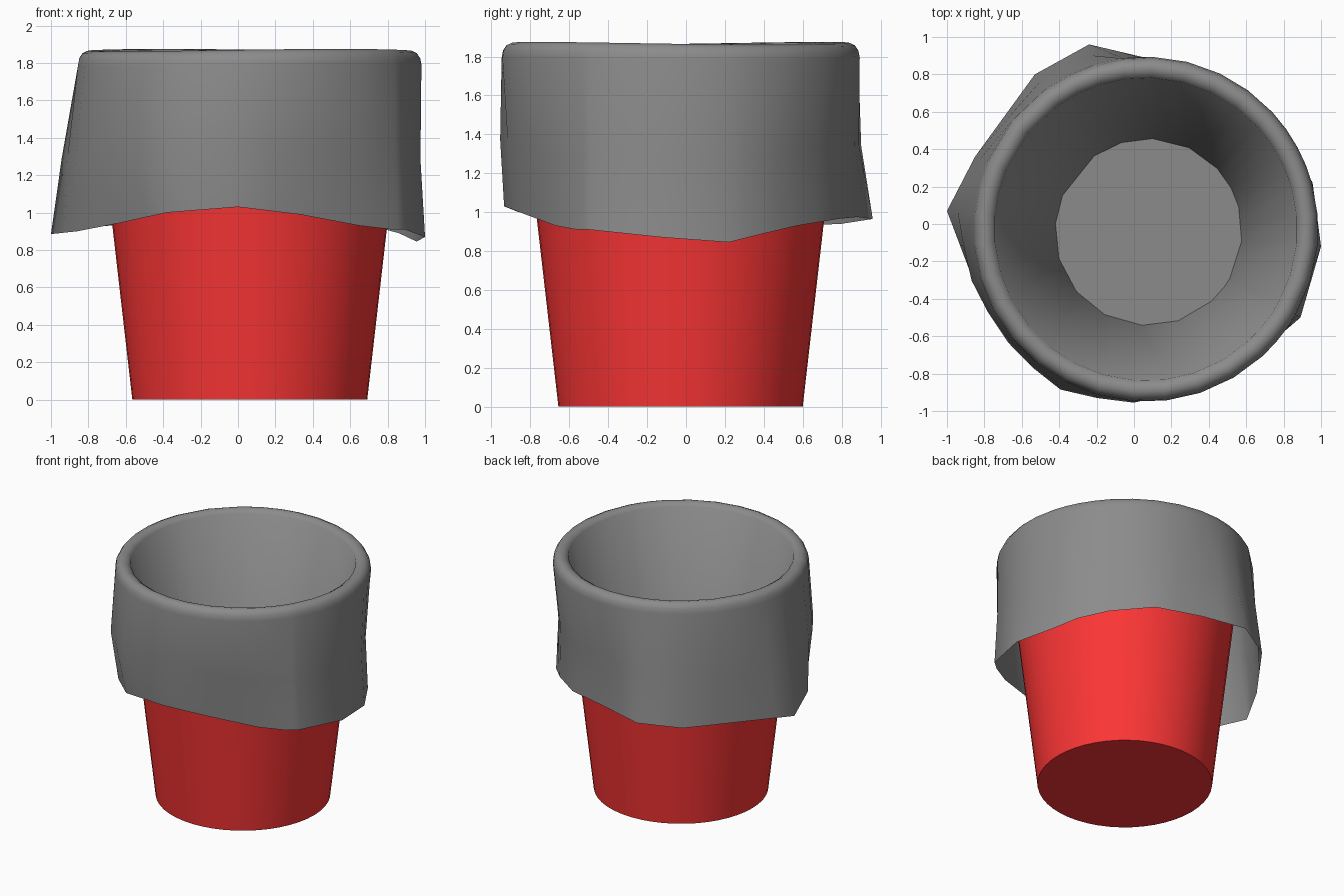
import bpy, bmesh, math
from mathutils import Vector

if "Cube" in bpy.data.objects:
    bpy.data.objects.remove(bpy.data.objects["Cube"])

CX, CY = 0.063, -0.028      # axis of the bin


def material(name, r, g, b):
    mat = bpy.data.materials.new(name)
    mat.diffuse_color = (r, g, b, 1)
    mat.use_nodes = True
    mat.node_tree.nodes["Principled BSDF"].inputs["Base Color"].default_value = mat.diffuse_color
    return mat


def finish(name, bm, angle, mat):
    me = bpy.data.meshes.new(name)
    bm.to_mesh(me)
    bm.free()
    ob = bpy.data.objects.new(name, me)
    bpy.context.collection.objects.link(ob)
    me.materials.append(mat)
    bpy.ops.object.select_all(action='DESELECT')
    ob.select_set(True)
    bpy.context.view_layer.objects.active = ob
    bpy.ops.object.shade_smooth_by_angle(angle=math.radians(angle))
    return ob


def loft(rings):
    """Skin a list of equal-sized point rings and cap the first one."""
    bm = bmesh.new()
    loops = [[bm.verts.new(p) for p in r] for r in rings]
    n = len(rings[0])
    for a, b in zip(loops, loops[1:]):
        for i in range(n):
            j = (i + 1) % n
            bm.faces.new((a[i], a[j], b[j], b[i]))
    bm.faces.new(loops[0][::-1])
    return bm


def circle(r, z, angles):
    return [Vector((CX + r * math.cos(a), CY + r * math.sin(a), z)) for a in angles]


def with_midpoints(pts):
    out = []
    for p, q in zip(pts, pts[1:] + pts[:1]):
        out += [p, (p + q) / 2]
    return out


# Tapered red bin
even = [math.tau * i / 48 for i in range(48)]
finish("bin_body", loft([circle(0.628, 0, even), circle(0.838, 1.83, even)]), 30,
       material("red", 0.97, 0.036, 0.036))

# Lower edge of the folded liner, counter-clockwise from the right side
hem = [(1.0, -.12, .87), (.955, .22, .845), (.86, .4, .89), (.71, .57, .93),
       (.45, .78, .965), (.1, .88, .975), (-.24, .96, .965), (-.53, .80, .94),
       (-.85, .36, .92), (-1.0, .07, .885), (-.86, -.3, .90), (-.63, -.6, .945),
       (-.38, -.86, 1.0), (0, -.935, 1.03), (.33, -.83, .99), (.65, -.67, .93),
       (.82, -.56, .91), (.89, -.5, .91)]
hem = with_midpoints([Vector(p) for p in hem])
angles = [math.atan2(p.y - CY, p.x - CX) for p in hem]

# Liner: flat floor, inner wall, rounded rim, outer skirt down to the hem
floor = with_midpoints([p + Vector((.015, -.015, 0)) for p in circle(0.50, 0.06, angles[::2])])
profile = [(.81, 1.843), (.84, 1.862), (.868, 1.868), (.897, 1.855), (.915, 1.828), (.922, 1.79)]
rings = [floor] + [circle(r, z, angles) for r, z in profile]
for ring in rings[1:]:
    for p, a in zip(ring, angles):
        p.z += 0.007 * math.sin(2 * a + 3.6)
skirt = []
for top, low, a in zip(rings[-1], hem, angles):
    c = math.cos(a - math.radians(225))
    bulge = 0.045 * c ** 4 if c > 0 else 0.025 * c
    skirt.append(top.lerp(low, 0.55) + bulge * Vector((math.cos(a), math.sin(a), 0)))
rings += [skirt, hem]
bm = loft(rings)
bmesh.ops.recalc_face_normals(bm, faces=bm.faces[:])
# The floor must face up into the bin
cap = max(bm.faces, key=lambda f: len(f.verts))
if cap.normal.z < 0:
    bmesh.ops.reverse_faces(bm, faces=bm.faces[:])
finish("bin_liner", bm, 50, material("dark_grey", 0.26, 0.26, 0.26))
